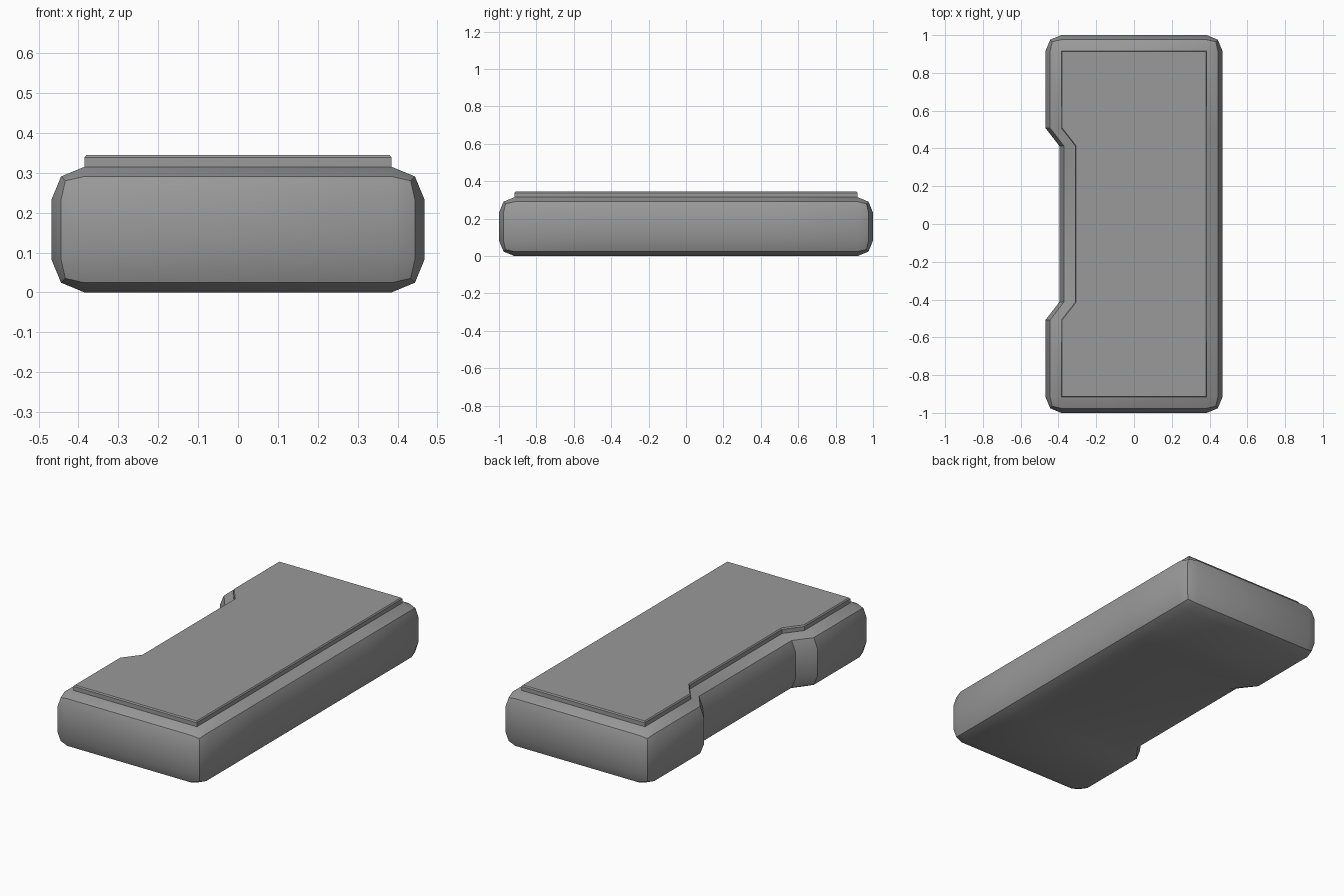
import bpy, bmesh
from math import radians
from mathutils import Matrix, Vector

cube = bpy.data.objects.get("Cube")
if cube:
    bpy.data.objects.remove(cube, do_unlink=True)

HALF_X, HALF_Y, BODY_Z = 0.468, 1.0, 0.315   # body size
ROUND = 0.083                                # edge rounding
NOTCH_OUT, NOTCH_IN, NOTCH_DEPTH = 0.507, 0.413, 0.073
LIP, RIM = 0.023, 0.007                      # raised top plate

grey = bpy.data.materials.new("plain grey")
grey.use_nodes = True
grey.diffuse_color = (0.32, 0.32, 0.32, 1)
grey.node_tree.nodes["Principled BSDF"].inputs["Base Color"].default_value = grey.diffuse_color

# Rounded block
bm = bmesh.new()
size = Matrix.Diagonal((2 * HALF_X, 2 * HALF_Y, BODY_Z, 1))
bmesh.ops.create_cube(bm, size=1, matrix=Matrix.Translation((0, 0, BODY_Z / 2)) @ size)
bmesh.ops.bevel(bm, geom=bm.edges[:], offset=ROUND, segments=2, profile=0.5, affect='EDGES')

# Side notch: cut across the block and push the middle of the -x side inwards
for y in (-NOTCH_OUT, -NOTCH_IN, NOTCH_IN, NOTCH_OUT):
    bmesh.ops.bisect_plane(bm, geom=bm.verts[:] + bm.edges[:] + bm.faces[:],
                           plane_co=(0, y, 0), plane_no=(0, 1, 0))
for v in bm.verts:
    if v.co.x < 0 and abs(v.co.y) < NOTCH_IN + 0.01:
        v.co.x += NOTCH_DEPTH

# Raised plate with a fine chamfered rim, following the notch
bm.normal_update()
top = [f for f in bm.faces if f.normal.z > 0.99]
raised = bmesh.ops.extrude_face_region(bm, geom=top)["geom"]
bmesh.ops.delete(bm, geom=top, context='FACES_ONLY')
bmesh.ops.translate(bm, vec=Vector((0, 0, LIP)),
                    verts=[g for g in raised if isinstance(g, bmesh.types.BMVert)])
bm.normal_update()
plate = [g for g in raised if isinstance(g, bmesh.types.BMFace)]
bmesh.ops.inset_region(bm, faces=plate, thickness=RIM * 0.7, depth=RIM, use_even_offset=True)
bmesh.ops.recalc_face_normals(bm, faces=bm.faces[:])

mesh = bpy.data.meshes.new("notched_block")
bm.to_mesh(mesh)
bm.free()
mesh.materials.append(grey)
block = bpy.data.objects.new("notched_block", mesh)
bpy.context.collection.objects.link(block)
bpy.context.view_layer.objects.active = block
block.select_set(True)
bpy.ops.object.shade_smooth_by_angle(angle=radians(30))
